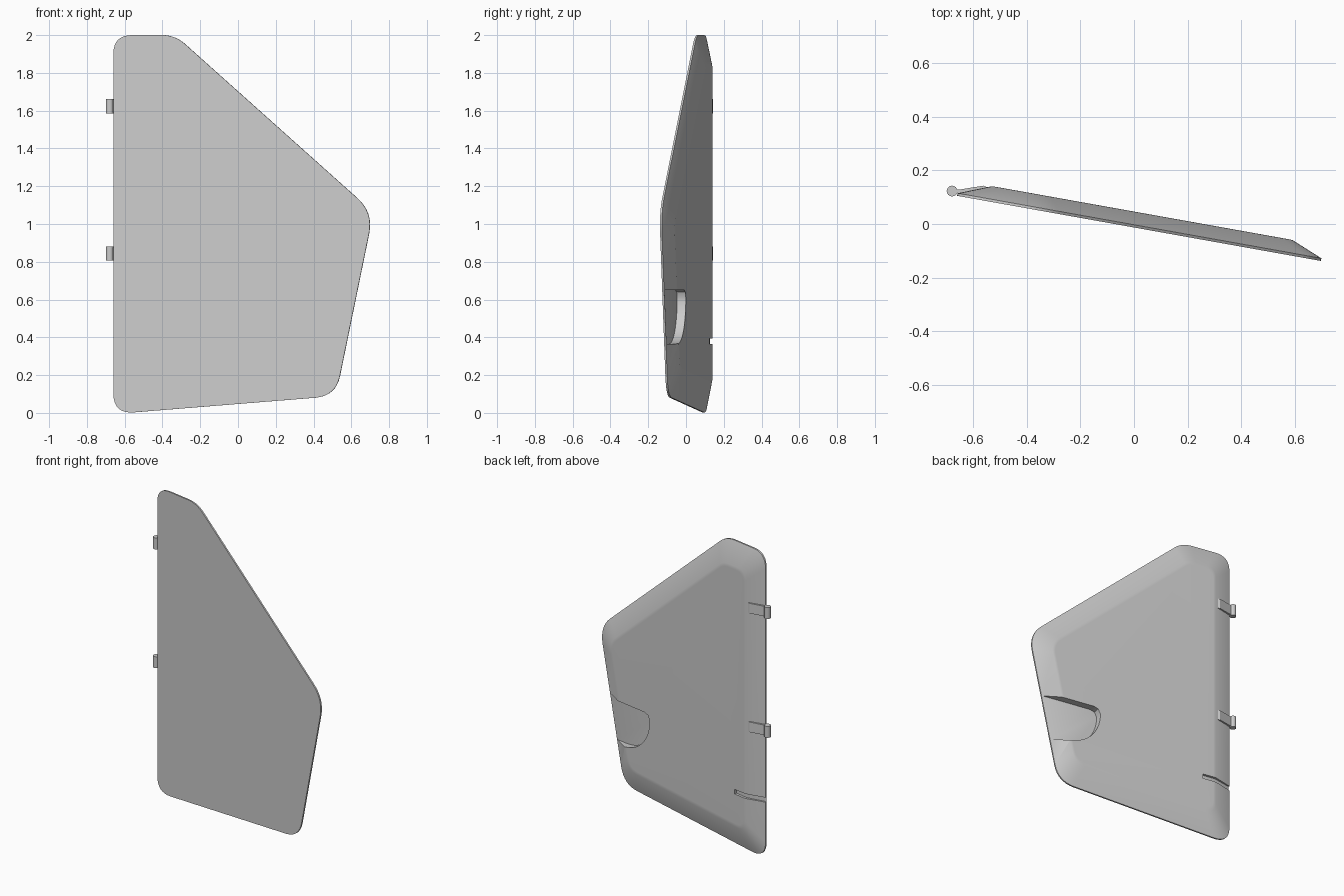
import bpy, bmesh, math
from mathutils import Vector
from mathutils.geometry import intersect_line_line_2d, interpolate_bezier

cube = bpy.data.objects.get("Cube")
if cube:
    bpy.data.objects.remove(cube, do_unlink=True)

grey = bpy.data.materials.new("light_grey")
grey.use_nodes = True
GREY = (0.6, 0.6, 0.6, 1)
grey.diffuse_color = GREY
for node in grey.node_tree.nodes:
    if node.type == "BSDF_PRINCIPLED":
        node.inputs["Base Color"].default_value = GREY


def place(x, z, d):
    """Point at x, z on the angled front plane, pushed d towards the back."""
    return Vector((x + 0.175 * d, -0.013 - 0.179 * x + 0.985 * d, z))


def loft(name, rings):
    """Closed solid through a series of equal-length rings."""
    bm = bmesh.new()
    loops = [[bm.verts.new(p) for p in ring] for ring in rings]
    n = len(loops[0])
    for a, b in zip(loops, loops[1:]):
        for i in range(n):
            j = (i + 1) % n
            bm.faces.new((a[i], a[j], b[j], b[i]))
    bm.faces.new(loops[0])
    bm.faces.new(loops[-1])
    bmesh.ops.recalc_face_normals(bm, faces=bm.faces)
    mesh = bpy.data.meshes.new(name)
    bm.to_mesh(mesh)
    bm.free()
    mesh.materials.append(grey)
    obj = bpy.data.objects.new(name, mesh)
    bpy.context.collection.objects.link(obj)
    return obj


def activate(obj):
    bpy.ops.object.select_all(action="DESELECT")
    obj.select_set(True)
    bpy.context.view_layer.objects.active = obj


def smooth(obj):
    activate(obj)
    bpy.ops.object.shade_smooth_by_angle(angle=math.radians(30))


def cut(obj, cutter):
    cutter.hide_render = True
    mod = obj.modifiers.new("cut", "BOOLEAN")
    mod.operation = "DIFFERENCE"
    mod.solver = "EXACT"
    mod.object = cutter
    activate(obj)
    bpy.ops.object.modifier_apply(modifier=mod.name)
    bpy.data.objects.remove(cutter, do_unlink=True)


# Panel outline, counter-clockwise, with the length each corner is rounded by
corners = [Vector(p) for p in ((-0.66, -0.006), (0.517, 0.089), (0.716, 1.061),
                               (-0.334, 2.0), (-0.66, 2.0))]
rounding = (0.11, 0.11, 0.115, 0.07, 0.1)
bevel_width = (0.14, 0.11, 0.12, 0.14, 0.12)   # one per edge


def outline(inset, soften=1.0):
    """Rounded outline with every edge moved inwards by its bevel width."""
    n = len(corners)
    edges = []
    for i in range(n):
        a, b = corners[i], corners[(i + 1) % n]
        t = (b - a).normalized()
        off = Vector((-t.y, t.x)) * bevel_width[i] * inset
        edges.append((a + off, b + off, t))
    pts = []
    for i in range(n):
        p0, p1, t_in = edges[i - 1]
        q0, q1, t_out = edges[i]
        c = intersect_line_line_2d(p0 - t_in, p1 + t_in, q0 - t_out, q1 + t_out)
        r = rounding[i] * soften
        for k in range(9):
            s = k / 8
            pts.append(c - t_in * r * (1 - s) ** 2 + t_out * r * s ** 2)
    return pts


def panel_ring(inset, depth, soften=1.0):
    return [place(p.x, p.y, depth) for p in outline(inset, soften)]


# Door panel: flat front, thin rim, sloping border, flat back
panel = loft("door_panel", [panel_ring(0, 0), panel_ring(0, 0.01),
                            panel_ring(1, 0.058, 0.65), panel_ring(1.15, 0.0585, 0.6)])

# Hand pocket open to the free edge
curve = interpolate_bezier(Vector((0.255, 0.61)), Vector((0.25, 0.5)),
                           Vector((0.33, 0.365)), Vector((0.5, 0.365)), 14)
pocket = [(0.8, 0.65), (0.3, 0.65), (0.27, 0.64)] + [(p[0], p[1]) for p in curve] + [(0.8, 0.365)]
cut(panel, loft("pocket_cutter", [[place(x, z, d) for x, z in pocket] for d in (0.012, 0.1)]))

# Shallow slot across the hinge-side border
slot = [(-0.72, -0.02), (-0.54, 0.043), (-0.45, 0.043), (-0.45, 0.1), (-0.72, 0.1)]
cut(panel, loft("slot_cutter", [[place(x, z, d) for x, d in slot] for z in (0.365, 0.395)]))
smooth(panel)

# Hinges: round barrel and a bent arm fixed to the back
arm = [(-0.685, 0.117), (-0.655, 0.115), (-0.56, 0.12), (-0.548, 0.137),
       (-0.562, 0.143), (-0.655, 0.128), (-0.685, 0.13)]
for label, z in (("lower", 0.843), ("upper", 1.623)):
    loft(label + "_hinge_arm", [[Vector((x, y, z + h)) for x, y in arm] for h in (-0.033, 0.033)])
    bpy.ops.mesh.primitive_cylinder_add(vertices=24, radius=0.02, depth=0.075,
                                        location=(-0.679, 0.123, z))
    barrel = bpy.context.object
    barrel.name = label + "_hinge_barrel"
    barrel.data.materials.append(grey)
    smooth(barrel)
